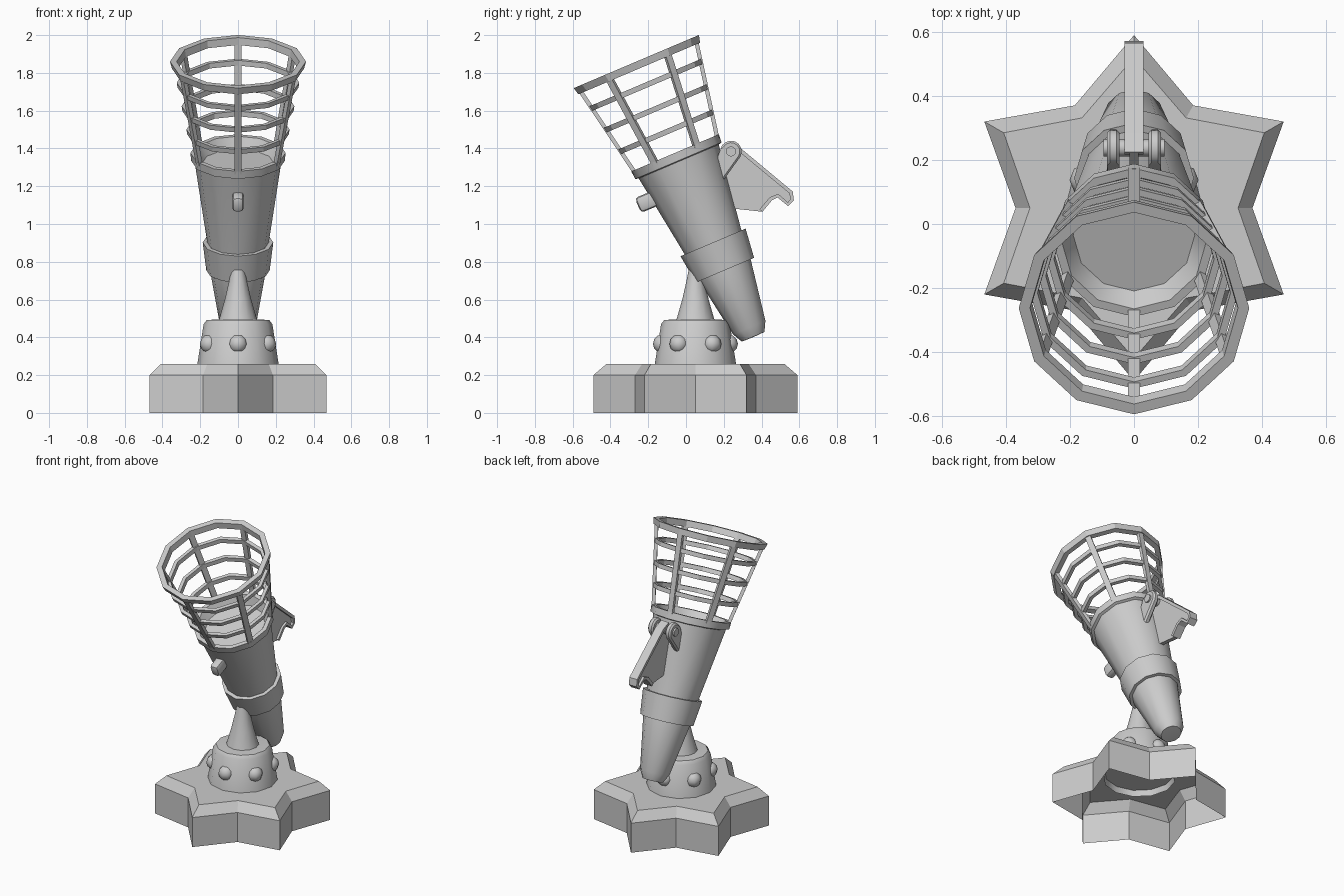
import bpy, bmesh
from math import sin, cos, pi, radians
from mathutils import Matrix, Vector

if "Cube" in bpy.data.objects:
    bpy.data.objects.remove(bpy.data.objects["Cube"])

SEG = 12
# tilted frame of the torch: local z runs up its axis, origin at the rim centre
TORCH = Matrix.Translation((0, -0.263, 1.86)) @ Matrix.Rotation(radians(23), 4, 'X')
FOOT = Matrix.Translation((0, 0.05, 0))


def finish(name, bm, mat=None, smooth=None):
    bmesh.ops.remove_doubles(bm, verts=bm.verts, dist=1e-5)
    bmesh.ops.recalc_face_normals(bm, faces=bm.faces)
    me = bpy.data.meshes.new(name)
    bm.to_mesh(me)
    bm.free()
    ob = bpy.data.objects.new(name, me)
    bpy.context.collection.objects.link(ob)
    if mat:
        me.transform(mat)
    if smooth:
        bpy.ops.object.select_all(action='DESELECT')
        ob.select_set(True)
        bpy.context.view_layer.objects.active = ob
        bpy.ops.object.shade_smooth_by_angle(angle=radians(smooth))
    return ob


def lathe_into(bm, profile, closed=False):
    rows = []
    for i in range(SEG):
        a = -pi / 2 + 2 * pi * i / SEG
        rows.append([bm.verts.new((r * cos(a), r * sin(a), z)) for r, z in profile])
    n = len(profile)
    for i in range(SEG):
        p, q = rows[i], rows[(i + 1) % SEG]
        for j in range(n if closed else n - 1):
            k = (j + 1) % n
            bm.faces.new((p[j], q[j], q[k], p[k]))
    bmesh.ops.dissolve_degenerate(bm, dist=1e-6, edges=bm.edges)


def lathe(name, profile, mat, smooth=35):
    bm = bmesh.new()
    lathe_into(bm, profile)
    return finish(name, bm, mat, smooth)


def slab_into(bm, pts, x0, x1):
    """Extrude a side outline of (y, z) points between two x positions."""
    a = [bm.verts.new((x0, y, z)) for y, z in pts]
    b = [bm.verts.new((x1, y, z)) for y, z in pts]
    bm.faces.new(a)
    bm.faces.new(b[::-1])
    for i in range(len(pts)):
        j = (i + 1) % len(pts)
        bm.faces.new((a[i], a[j], b[j], b[i]))


# star base: open shell with a chamfered top
bm = bmesh.new()
rings = []
for tip, notch, z in ((0.54, 0.37, 0), (0.54, 0.37, 0.2), (0.47, 0.325, 0.26)):
    rings.append([bm.verts.new(((tip if i % 2 else notch) * cos(i * pi / 6),
                                (tip if i % 2 else notch) * sin(i * pi / 6), z)) for i in range(12)])
for lo, hi in zip(rings, rings[1:]):
    for i in range(12):
        j = (i + 1) % 12
        bm.faces.new((lo[i], lo[j], hi[j], hi[i]))
bm.faces.new(rings[-1])
finish("star_base", bm, FOOT)

# pedestal with its spike
lathe("pedestal", [(0.222, 0.22), (0.215, 0.26), (0.182, 0.47), (0.165, 0.492), (0.1, 0.495),
                   (0.07, 0.6), (0.047, 0.7), (0.03, 0.79), (0, 0.8)], FOOT)

# studs around the pedestal
for i in range(6):
    a = -pi / 2 + i * pi / 3
    bm = bmesh.new()
    bmesh.ops.create_uvsphere(bm, u_segments=8, v_segments=6, radius=0.05)
    finish(f"stud_{i + 1}", bm, FOOT @ Matrix.Translation((0.175 * cos(a), 0.175 * sin(a), 0.365)), 50)

# torch grip: tail, collar and cup with recessed floor
lathe("torch_tail", [(0, -1.585), (0.065, -1.583), (0.093, -1.53), (0.15, -1.19), (0.152, -1.1)], TORCH, 40)
lathe("torch_collar", [(0.145, -1.2), (0.168, -1.2), (0.187, -1.04), (0.15, -1.04)], TORCH)
lathe("torch_body", [(0.158, -1.1), (0.163, -1.04), (0.23, -0.575), (0.248, -0.57), (0.252, -0.525),
                     (0.225, -0.525), (0.19, -0.585), (0, -0.585)], TORCH)

# basket: rim, hoops and six ribs
def cage_r(z):
    return 0.35 + 0.19 * z

bm = bmesh.new()
lathe_into(bm, [(0.36, 0), (0.35, -0.04), (0.318, -0.04), (0.325, 0)], True)
for z in (-0.135, -0.27, -0.405):
    r = cage_r(z)
    lathe_into(bm, [(r, z + 0.014), (r - 0.004, z - 0.014), (r - 0.027, z - 0.014), (r - 0.023, z + 0.014)], True)
finish("basket_hoops", bm, TORCH)
for i in range(6):
    bm = bmesh.new()
    top, low = cage_r(-0.02), cage_r(-0.545)
    slab_into(bm, [(-top, -0.02), (-low, -0.545), (-low + 0.022, -0.545), (-top + 0.022, -0.02)], -0.018, 0.018)
    finish(f"basket_rib_{i + 1}", bm, TORCH @ Matrix.Rotation(i * pi / 3, 4, 'Z'))

# front button
bm = bmesh.new()
bmesh.ops.create_cube(bm, size=1, matrix=Matrix.Translation((0, -0.235, -0.705)) @ Matrix.Diagonal((0.06, 0.11, 0.085, 1)))
bmesh.ops.bevel(bm, geom=[e for e in bm.edges], offset=0.02, segments=2, profile=0.5, affect='EDGES')
finish("button", bm, TORCH, 40)

# hinge lugs and pin at the back
PIVOT = Vector((0.238, 1.384))
for side, s in (("right", 1), ("left", -1)):
    arc = [(PIVOT.x + 0.057 * cos(radians(a)), PIVOT.y + 0.057 * sin(radians(a))) for a in range(-30, 171, 25)]
    bm = bmesh.new()
    slab_into(bm, arc + [(0.14, 1.3), (0.19, 1.22)], s * 0.045, s * 0.085)
    bmesh.ops.bevel(bm, geom=[e for e in bm.edges if abs(e.verts[0].co.x - e.verts[1].co.x) < 1e-5],
                    offset=0.01, segments=1, affect='EDGES')
    finish(f"hinge_lug_{side}", bm, None, 40)
bm = bmesh.new()
bmesh.ops.create_cone(bm, cap_ends=True, segments=12, radius1=0.027, radius2=0.027, depth=0.19)
finish("hinge_pin", bm, Matrix.Translation((0, PIVOT.x, PIVOT.y)) @ Matrix.Rotation(pi / 2, 4, 'Y'), 40)

# lever: thin web with a wider flange along its outer edge
edge = [(0.225, 1.43), (0.285, 1.405), (0.565, 1.172), (0.571, 1.125), (0.54, 1.095),
        (0.485, 1.14), (0.455, 1.125), (0.405, 1.065)]
bm = bmesh.new()
slab_into(bm, edge + [(0.265, 1.08), (0.2, 1.15), (0.18, 1.38)], -0.014, 0.014)
finish("lever_web", bm)

bm = bmesh.new()
pts = [Vector(p) for p in edge]
inner = []
for i, p in enumerate(pts):
    n = Vector((0, 0))
    for a, b in ((i - 1, i), (i, i + 1)):
        if a >= 0 and b < len(pts):
            d = (pts[b] - pts[a]).normalized()
            n += Vector((d.y, -d.x))
    inner.append(p + n.normalized() * 0.02)
for i in range(len(pts) - 1):
    slab_into(bm, [pts[i], pts[i + 1], inner[i + 1], inner[i]], -0.029, 0.029)
finish("lever_flange", bm)
